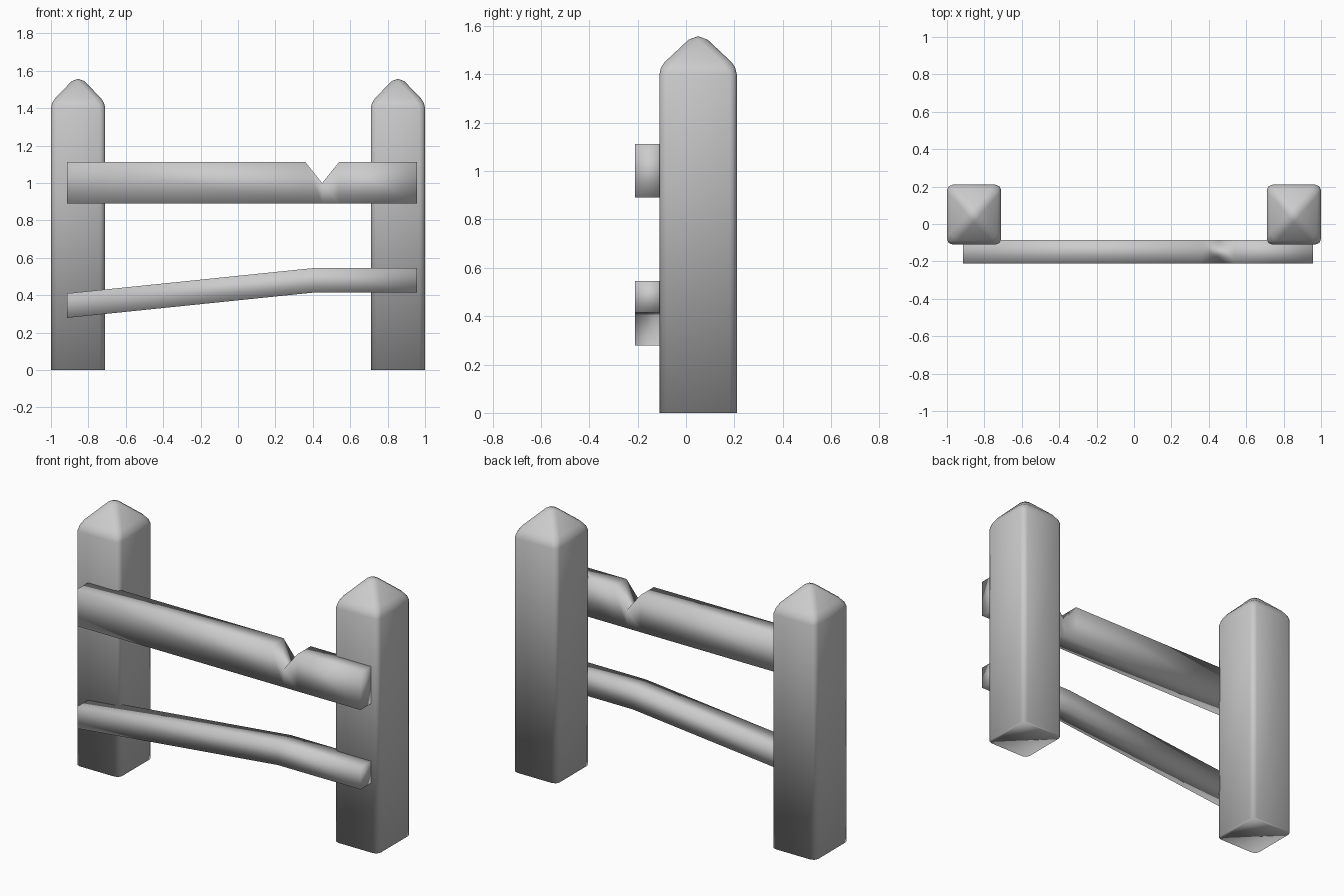
import bpy, bmesh

if "Cube" in bpy.data.objects:
    bpy.data.objects.remove(bpy.data.objects["Cube"])


def finish(bm, name):
    bmesh.ops.recalc_face_normals(bm, faces=bm.faces[:])
    for f in bm.faces:
        f.smooth = True
    mesh = bpy.data.meshes.new(name)
    bm.to_mesh(mesh)
    bm.free()
    obj = bpy.data.objects.new(name, mesh)
    bpy.context.collection.objects.link(obj)
    return obj


# Square post with a pyramid cap and softened edges
def post(name, cx, cy=0.05, hx=0.145, hy=0.16, eave=1.43, tip=1.58):
    bm = bmesh.new()
    corners = [(cx - hx, cy - hy), (cx + hx, cy - hy),
               (cx + hx, cy + hy), (cx - hx, cy + hy)]
    low = [bm.verts.new((x, y, 0)) for x, y in corners]
    high = [bm.verts.new((x, y, eave)) for x, y in corners]
    apex = bm.verts.new((cx, cy, tip))
    bm.faces.new(low)
    for i in range(4):
        j = (i + 1) % 4
        bm.faces.new((low[i], low[j], high[j], high[i]))
        bm.faces.new((high[i], high[j], apex))
    bmesh.ops.recalc_face_normals(bm, faces=bm.faces[:])
    edges = [e for e in bm.edges if any(v.co.z > 0.01 for v in e.verts)]
    bmesh.ops.bevel(bm, geom=edges, offset=0.03, segments=2,
                    profile=0.5, affect='EDGES')
    return finish(bm, name)


# Rail lofted between matching top and bottom outlines (x, z), given depth in y
def rail(name, top, bottom, y0=-0.21, y1=-0.085):
    bm = bmesh.new()
    rings = []
    for (xt, zt), (xb, zb) in zip(top, bottom):
        rings.append([bm.verts.new(p) for p in
                      ((xb, y0, zb), (xb, y1, zb), (xt, y1, zt), (xt, y0, zt))])
    for a, b in zip(rings, rings[1:]):
        for i in range(4):
            j = (i + 1) % 4
            bm.faces.new((a[i], a[j], b[j], b[i]))
    bm.faces.new(rings[0])
    bm.faces.new(rings[-1])
    return finish(bm, name)


post("left_post", -0.855)
post("right_post", 0.855)

# Upper rail with a chipped notch
xs = (-0.915, 0.36, 0.45, 0.54, 0.957)
rail("upper_rail",
     list(zip(xs, (1.112, 1.112, 1.0, 1.112, 1.112))),
     [(x, 0.89) for x in xs])

# Lower rail, bent and sagging to the left
xs = (-0.915, 0.41, 0.957)
rail("lower_rail",
     list(zip(xs, (0.41, 0.546, 0.546))),
     list(zip(xs, (0.279, 0.415, 0.415))))
